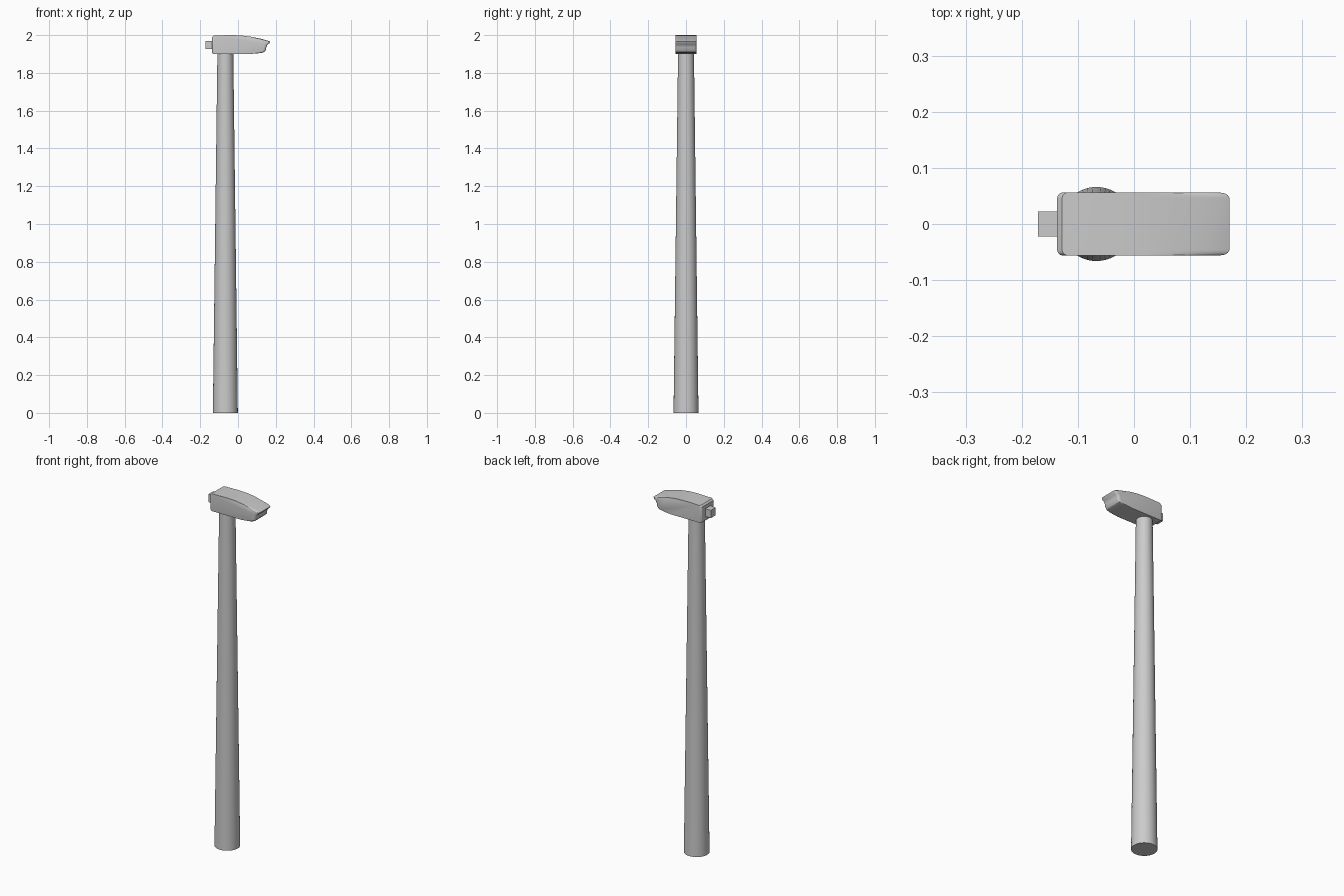
import bpy, bmesh, math

cube = bpy.data.objects.get("Cube")
if cube:
    bpy.data.objects.remove(cube, do_unlink=True)

grey = bpy.data.materials.new("light grey")
grey.use_nodes = True
colour = (0.6, 0.6, 0.6, 1)
grey.diffuse_color = colour
grey.node_tree.nodes["Principled BSDF"].inputs["Base Color"].default_value = colour


def finish(bm, name, smooth=True):
    """Turn a bmesh into a named, shaded object."""
    bmesh.ops.recalc_face_normals(bm, faces=bm.faces[:])
    mesh = bpy.data.meshes.new(name)
    bm.to_mesh(mesh)
    bm.free()
    mesh.materials.append(grey)
    obj = bpy.data.objects.new(name, mesh)
    bpy.context.collection.objects.link(obj)
    if smooth:
        bpy.ops.object.select_all(action="DESELECT")
        obj.select_set(True)
        bpy.context.view_layer.objects.active = obj
        bpy.ops.object.shade_smooth_by_angle(angle=math.radians(32))
    return obj


# Tapered round pole
POLE_X, POLE_TOP = -0.067, 1.91
bm = bmesh.new()
bmesh.ops.create_cone(bm, cap_ends=True, segments=48, radius1=0.066,
                      radius2=0.042, depth=POLE_TOP)
bmesh.ops.translate(bm, verts=bm.verts[:], vec=(POLE_X, 0, POLE_TOP / 2))
finish(bm, "pole")

# Lamp head: side profile lofted across y, ends rounded in plan
profile = [
    (-0.132, 1.90), (-0.137, 1.905), (-0.137, 1.99), (-0.128, 1.998),
    (-0.03, 2.0), (0.02, 1.998), (0.07, 1.991), (0.12, 1.981),
    (0.155, 1.972), (0.170, 1.966), (0.167, 1.958), (0.156, 1.949),
    (0.150, 1.936), (0.147, 1.920), (0.138, 1.910), (0.12, 1.905),
    (0.06, 1.90),
]
HALF_WIDTH, LEFT_R, RIGHT_R, STEPS = 0.056, 0.01, 0.018, 5


def head_slice(bm, angle, side):
    """One profile slice, drawn in at both ends near the side face."""
    y = side * (HALF_WIDTH - LEFT_R * (1 - math.sin(angle)))
    inset = 1 - math.cos(angle)
    ring = []
    for x, z in profile:
        if x < -0.1:
            x += LEFT_R * inset
        elif x > 0.1:
            x -= RIGHT_R * inset
        ring.append(bm.verts.new((x, y, z)))
    return ring


bm = bmesh.new()
angles = [math.pi / 2 * i / STEPS for i in range(STEPS + 1)]
rings = [head_slice(bm, a, -1) for a in reversed(angles)]
rings += [head_slice(bm, a, 1) for a in angles]
n = len(profile)
for a, b in zip(rings, rings[1:]):
    for i in range(n):
        j = (i + 1) % n
        bm.faces.new((a[i], a[j], b[j], b[i]))
bm.faces.new(rings[0])
bm.faces.new(rings[-1])
finish(bm, "lamp_head")

# Square mounting stub behind the head
bm = bmesh.new()
bmesh.ops.create_cube(bm, size=1)
bmesh.ops.scale(bm, verts=bm.verts[:], vec=(0.041, 0.044, 0.044))
bmesh.ops.translate(bm, verts=bm.verts[:], vec=(-0.1505, 0, 1.948))
finish(bm, "mounting_stub", smooth=False)
